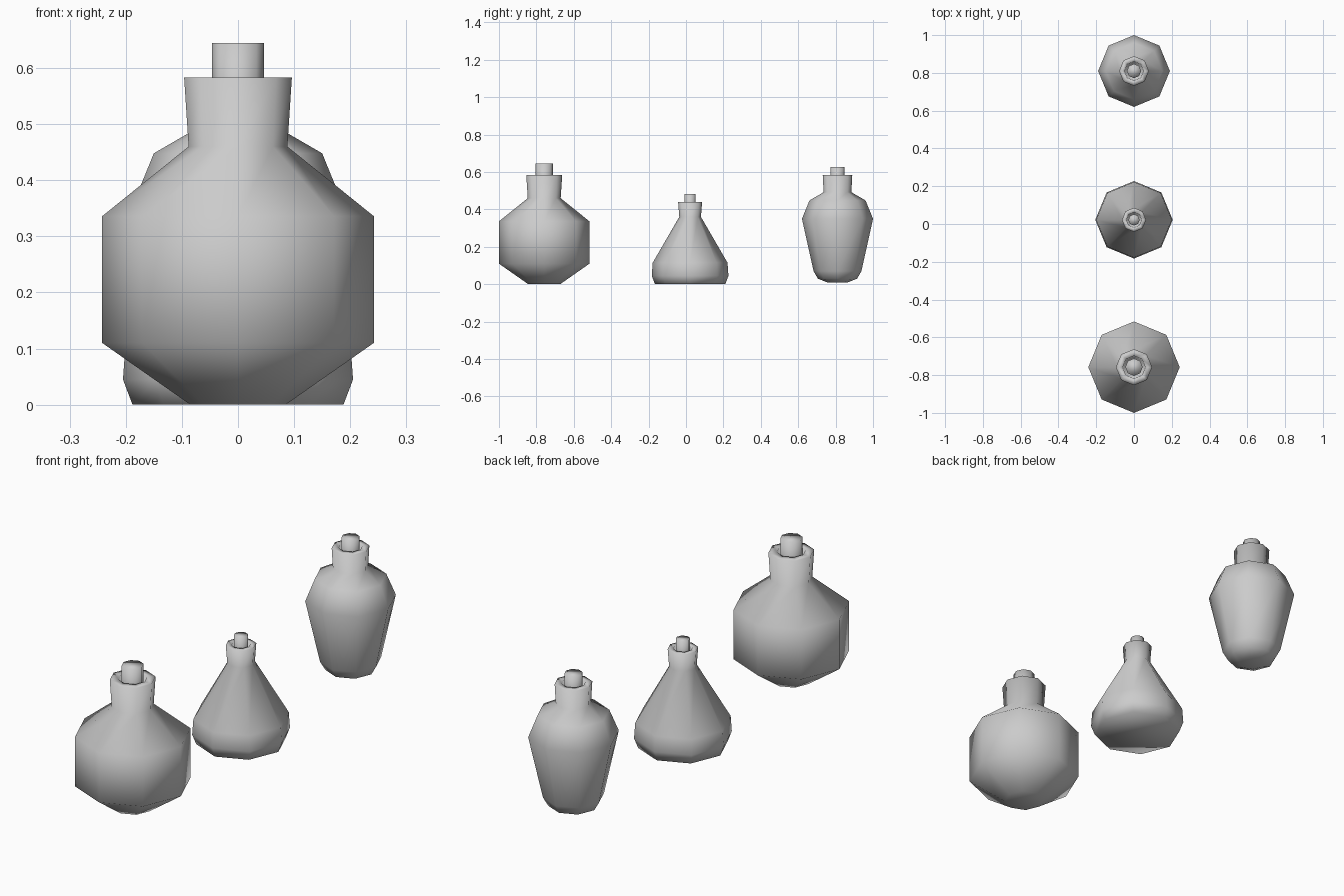
import bpy
import bmesh
from math import cos, sin, pi

cube = bpy.data.objects.get("Cube")
if cube:
    bpy.data.objects.remove(cube, do_unlink=True)

SIDES = 8

grey = bpy.data.materials.new("plain_grey")
grey.use_nodes = True
grey.diffuse_color = (0.6, 0.6, 0.6, 1)
grey.node_tree.nodes["Principled BSDF"].inputs["Base Color"].default_value = (0.6, 0.6, 0.6, 1)


def lathe(name, profile, y):
    """Spin (radius, height) points into a closed eight-sided solid."""
    bm = bmesh.new()
    rings = []
    for r, z in profile:
        angles = [2 * pi * i / SIDES for i in range(SIDES)]
        rings.append([bm.verts.new((r * cos(a), r * sin(a), z)) for a in angles])
    for low, high in zip(rings, rings[1:]):
        for i in range(SIDES):
            j = (i + 1) % SIDES
            bm.faces.new((low[i], low[j], high[j], high[i]))
    bm.faces.new(rings[0][::-1])
    bm.faces.new(rings[-1])
    for face in bm.faces:
        face.smooth = True
    mesh = bpy.data.meshes.new(name)
    bm.to_mesh(mesh)
    bm.free()
    mesh.materials.append(grey)
    obj = bpy.data.objects.new(name, mesh)
    obj.location.y = y
    bpy.context.collection.objects.link(obj)


def bottle(name, y, body, bore, cork_radius, cork_top):
    """Bottle with a hollow neck, and a stopper standing in it."""
    rim = body[-1][1]
    floor = body[-2][1]
    lathe(name + "_bottle", body + [(bore, rim), (bore * 0.92, floor)], y)
    lathe(name + "_stopper", [(cork_radius, floor), (cork_radius, cork_top)], y)


# Round flask at the front
bottle("round", -0.758,
       [(0.085, 0), (0.242, 0.11), (0.242, 0.336), (0.088, 0.46), (0.096, 0.583)],
       0.06, 0.046, 0.645)

# Conical flask in the middle
bottle("conical", 0.022,
       [(0.188, 0), (0.205, 0.045), (0.2, 0.115), (0.058, 0.36), (0.064, 0.44)],
       0.04, 0.03, 0.483)

# Tall shouldered jar at the back
bottle("shouldered", 0.81,
       [(0.055, 0.01), (0.105, 0.03), (0.128, 0.07), (0.19, 0.35),
        (0.15, 0.448), (0.074, 0.492), (0.079, 0.583)],
       0.05, 0.038, 0.628)
